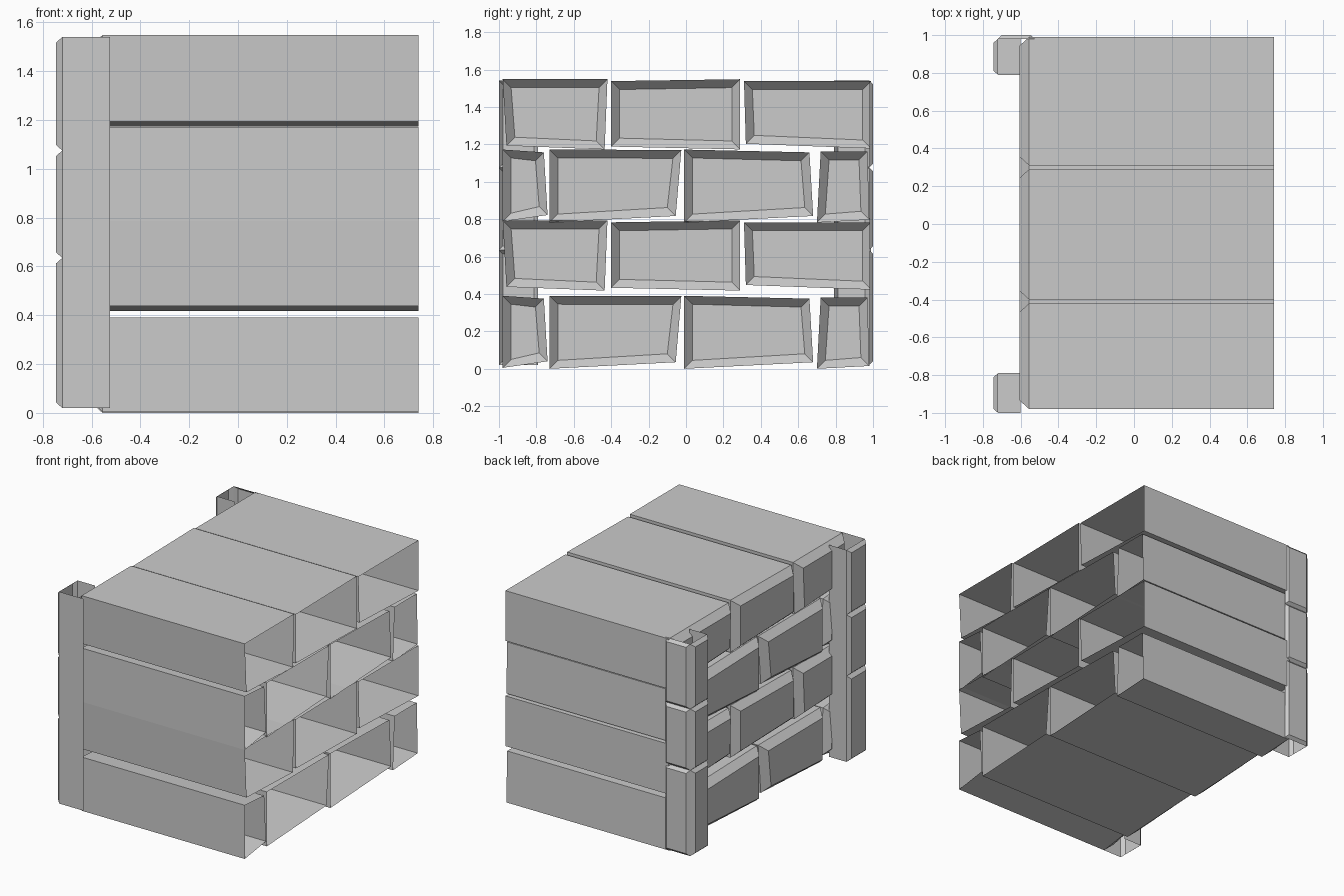
import bpy, bmesh

if "Cube" in bpy.data.objects:
    bpy.data.objects.remove(bpy.data.objects["Cube"])


def finish(name, bm):
    bmesh.ops.remove_doubles(bm, verts=bm.verts, dist=1e-4)
    bmesh.ops.recalc_face_normals(bm, faces=bm.faces)
    me = bpy.data.meshes.new(name)
    bm.to_mesh(me)
    bm.free()
    ob = bpy.data.objects.new(name, me)
    bpy.context.collection.objects.link(ob)
    return ob


def quad(bm, *pts):
    bm.faces.new([bm.verts.new(p) for p in pts])


def inset(ring, d):
    # pull each corner of a four-sided ring toward the middle
    cu = sum(p[0] for p in ring) / 4
    cv = sum(p[1] for p in ring) / 4
    return [(u + (d if u < cu else -d), v + (d if v < cv else -d)) for u, v in ring]


def bridge(bm, a, b):
    for i in range(4):
        j = (i + 1) % 4
        quad(bm, a[i], a[j], b[j], b[i])


def panel(bm, ring, base, face, d, put):
    # chamfered raised panel; put maps (u, v, depth) to x, y, z
    lo = [put(u, v, base) for u, v in ring]
    hi = [put(u, v, face) for u, v in inset(ring, d)]
    bridge(bm, lo, hi)
    quad(bm, *hi)


def along_x(u, v, w):
    return (w, u, v)


def along_y(u, v, w):
    return (u, w, v)


def brick(name, ring):
    # hollow block, open at +x, chamfered around its -x face
    bm = bmesh.new()
    bridge(bm, [along_x(u, v, 0.74) for u, v in ring],
           [along_x(u, v, -0.555) for u, v in ring])
    panel(bm, ring, -0.555, -0.605, 0.045, along_x)
    finish(name, bm)


# Uneven brick outlines (y, z): courses with three and with four bricks
three = [
    [(-.98, .375), (-.42, .375), (-.435, 0), (-.96, .02)],
    [(-.40, .365), (.29, .375), (.29, 0), (-.40, .015)],
    [(.31, .365), (.99, .365), (.99, .005), (.32, .03)],
]
four = [
    [(-.98, .39), (-.76, .375), (-.74, .04), (-.98, .005)],
    [(-.73, .39), (-.025, .388), (-.055, .035), (-.73, 0)],
    [(-.01, .39), (.66, .375), (.68, .035), (-.01, 0)],
    [(.72, .38), (.97, .38), (.98, .015), (.70, 0)],
]
for row, (base, outlines) in enumerate([(0, four), (.418, three), (.782, four), (1.173, three)]):
    for i, ring in enumerate(outlines):
        brick(f"brick_{row + 1}_{i + 1}", [(y, z + base) for y, z in ring])

# Corner posts: stacked chamfered panels on a hollow channel
levels = [.02, .635, 1.075, 1.54]
for name, outer, inner, skin in (("front_corner_post", -1, -.79, None),
                                 ("back_corner_post", .98, .79, 1.0)):
    bm = bmesh.new()
    for z0, z1 in zip(levels, levels[1:]):
        ring = [(inner, z0), (outer, z0), (outer, z1), (inner, z1)]
        panel(bm, ring, -.72, -.745, .022, along_x)
        if skin:
            side = [(-.72, z0), (-.525, z0), (-.525, z1), (-.72, z1)]
            panel(bm, side, outer, skin, .02, along_y)
        else:
            quad(bm, (-.72, outer, z0), (-.525, outer, z0),
                 (-.525, outer, z1), (-.72, outer, z1))
        quad(bm, (-.72, inner, z0), (-.58, inner, z0),
             (-.58, inner, z1), (-.72, inner, z1))
    # inner shelves behind the grooves
    for z in levels[1:-1]:
        quad(bm, (-.72, inner, z), (-.60, inner, z), (-.60, outer, z), (-.72, outer, z))
    finish(name, bm)
